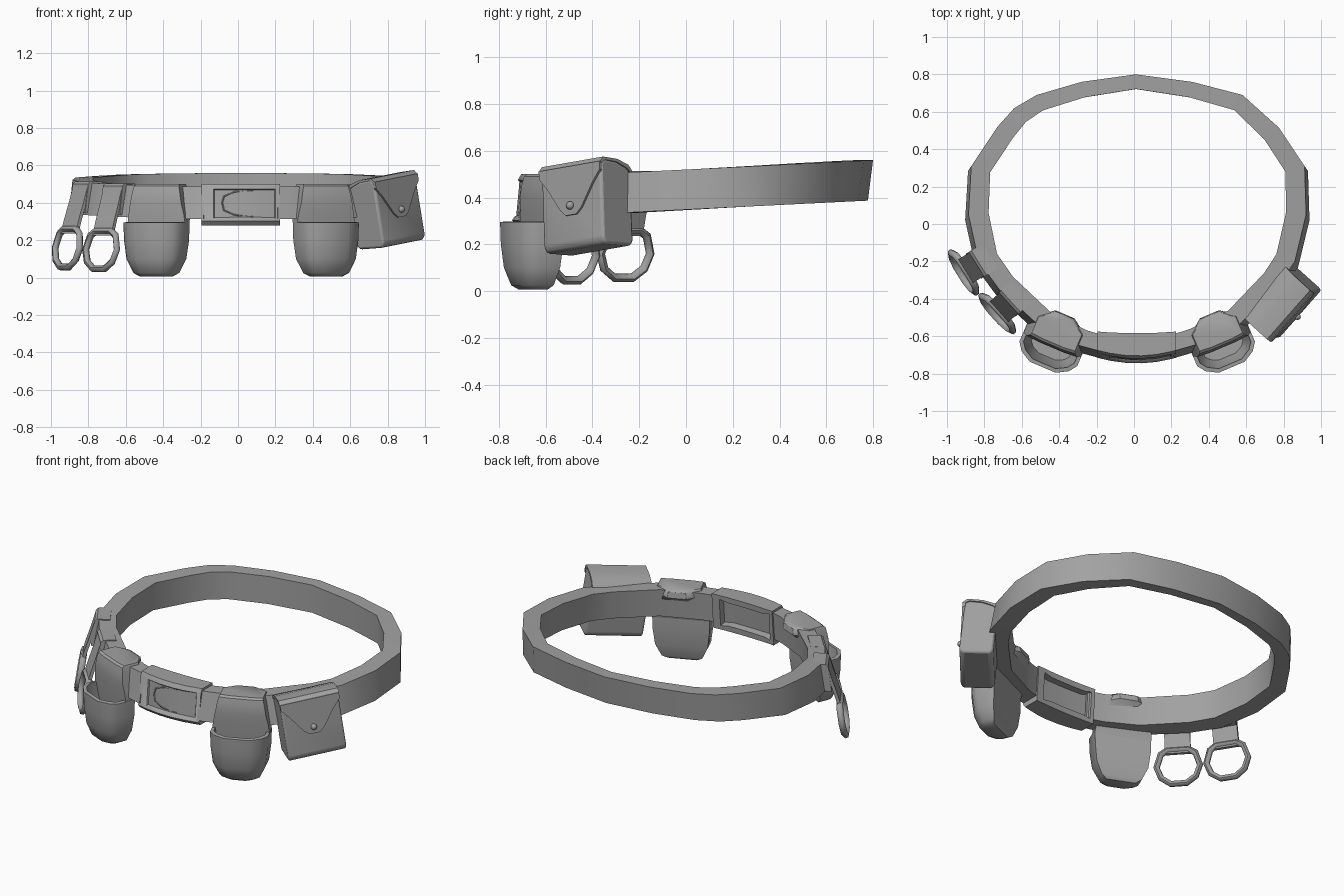
import bpy, bmesh
from math import radians
from mathutils import Matrix, Vector

cube = bpy.data.objects.get("Cube")
if cube:
    bpy.data.objects.remove(cube, do_unlink=True)

GREY = (0.36, 0.36, 0.36, 1)
grey = bpy.data.materials.new("worn grey")
grey.use_nodes = True
grey.diffuse_color = GREY
grey.node_tree.nodes["Principled BSDF"].inputs["Base Color"].default_value = GREY


def add_mesh(name, mesh, frame, bevel=0, angle=35):
    """Place a mesh, smooth it and optionally round its edges."""
    ob = bpy.data.objects.new(name, mesh)
    bpy.context.collection.objects.link(ob)
    ob.matrix_world = frame
    mesh.materials.clear()
    mesh.materials.append(grey)
    for other in bpy.context.selected_objects:
        other.select_set(False)
    ob.select_set(True)
    bpy.context.view_layer.objects.active = ob
    bpy.ops.object.shade_smooth_by_angle(angle=radians(angle))
    if bevel:
        mod = ob.modifiers.new("round edges", "BEVEL")
        mod.width, mod.segments, mod.limit_method = bevel, 2, "ANGLE"
    return ob


def loft(name, sections, frame=Matrix(), bevel=0, angle=35, edit=None):
    """Skin a row of closed sections and cap both ends."""
    bm = bmesh.new()
    rows = [[bm.verts.new(p) for p in s] for s in sections]
    n = len(rows[0])
    bands = [[bm.faces.new((a[i], a[(i + 1) % n], b[(i + 1) % n], b[i])) for i in range(n)]
             for a, b in zip(rows, rows[1:])]
    bm.faces.new(rows[0])
    bm.faces.new(rows[-1])
    bmesh.ops.recalc_face_normals(bm, faces=bm.faces)
    if edit:
        edit(bm, bands)
    mesh = bpy.data.meshes.new(name)
    bm.to_mesh(mesh)
    bm.free()
    return add_mesh(name, mesh, frame, bevel, angle)


def tube(name, points, radius, frame, cyclic=True):
    """Round bar along a path."""
    curve = bpy.data.curves.new(name, "CURVE")
    curve.dimensions = "3D"
    curve.bevel_depth, curve.bevel_resolution = radius, 1
    curve.use_fill_caps = True
    spline = curve.splines.new("POLY")
    spline.points.add(len(points) - 1)
    for p, co in zip(spline.points, points):
        p.co = (*co, 1)
    spline.use_cyclic_u = cyclic
    temp = bpy.data.objects.new("path", curve)
    mesh = bpy.data.meshes.new_from_object(temp)
    bpy.data.objects.remove(temp)
    return add_mesh(name, mesh, frame, angle=60)


def facing(x, y, degrees, z=0):
    """Local frame whose -y points outward from the belt."""
    return Matrix.Translation((x, y, z)) @ Matrix.Rotation(radians(degrees), 4, "Z")


# Belt band, open where the buckle sits, tilted up towards the back
outline = [Vector(p) for p in (
    (.21, -.68), (.33, -.645), (.56, -.54), (.77, -.33), (.86, -.2), (.92, .05), (.912, .31),
    (.775, .515), (.58, .69), (.31, .76), (.01, .8), (-.28, .76), (-.52, .69), (-.64, .62),
    (-.73, .52), (-.87, .31), (-.885, .05), (-.83, -.2), (-.72, -.35), (-.5, -.55),
    (-.29, -.65), (-.18, -.68))]
sections = []
for i, p in enumerate(outline):
    along = outline[min(i + 1, len(outline) - 1)] - outline[max(i - 1, 0)]
    normal = Vector((-along.y, along.x)).normalized()
    inner = p + normal * (.078 + .03 * abs(normal.x))
    top = .52 + .05 * p.y
    sections.append([(p.x, p.y, top), (p.x * 1.02, p.y * 1.01 - .03, top - .173),
                     (inner.x * 1.015, inner.y * 1.01 - .008, top - .173), (inner.x, inner.y, top)])
loft("belt_band", sections)

# Buckle: bowed block with a sunken front panel and a recess behind
sections = []
for x in (-.195, -.13, -.04, .04, .12, .2, .225):
    bow = .03 * (1 - ((x - .015) / .21) ** 2)
    sections.append([(x, y - bow, z) for y, z in
                     ((-.675, .5), (-.69, .475), (-.705, .318), (-.715, .303), (-.695, .28))]
                    + [(x, -.592 - bow * .3, .28), (x, -.575 - bow * .3, .5)])


def sink_panels(bm, bands):
    bmesh.ops.inset_region(bm, faces=[b[1] for b in bands[1:-1]], thickness=.006, depth=-.008)
    bmesh.ops.inset_region(bm, faces=[b[5] for b in bands[:-1]], thickness=.035, depth=0)
    bmesh.ops.inset_region(bm, faces=[b[5] for b in bands[:-1]], thickness=.005, depth=-.04)


loft("buckle", sections, edit=sink_panels)

# Raised clasp rim on the buckle panel
rim = [(.08, .468), (-.02, .458), (-.075, .435), (-.085, .4), (-.075, .36), (-.02, .336), (.08, .326)]
tube("clasp_rim", [(x, -.711 - (.468 - z) * .1 + abs(x - .015) * .08, z) for x, z in rim],
     .005, Matrix(), False)


# Open cups hung from the belt, one on each side
def cup_ring(w, front, back, z):
    return [(-w, back, z), (-w, -front * .45, z), (-w * .82, -front * .75, z),
            (-w * .45, -front, z), (w * .45, -front, z), (w * .82, -front * .75, z),
            (w, -front * .45, z), (w, back, z)]


def hanger_ring(w, front, back, z):
    return [(-w, front, z), (-w * .5, front - .006, z), (w * .5, front - .006, z), (w, front, z),
            (w, min(back, .1), z), (w * .4, back, z), (-w * .4, back, z), (-w, min(back, .1), z)]


for side, name in ((-1, "right"), (1, "left")):
    frame = facing(.017 + side * .45, -.635, side * 23)
    loft(name + "_cup", [cup_ring(*r) for r in (
        (.085, .07, .01, .006), (.118, .10, .025, .025), (.153, .127, .04, .1),
        (.165, .139, .05, .2), (.168, .142, .05, .295), (.148, .122, .035, .298),
        (.14, .11, .03, .2), (.11, .08, .02, .08))], frame, angle=50)
    loft(name + "_cup_hanger", [hanger_ring(*r) for r in (
        (.14, .01, .035, .15), (.167, -.01, .052, .29), (.16, -.012, .075, .34), (.148, -.02, .1, .40),
        (.138, -.015, .165, .455), (.13, -.008, .16, .49), (.125, .005, .145, .5))], frame)

# Boxy pouch with a pointed flap and stud
frame = (facing(.795, -.425, 48, .362) @ Matrix.Rotation(radians(-5), 4, "X")
         @ Matrix.Rotation(radians(-7.5), 4, "Y"))
side_profile = [(-.095, -.165), (-.078, -.19), (.085, -.185), (.1, -.165), (.1, .135),
                (.075, .155), (.01, .175), (-.07, .18), (-.092, .16)]
loft("pouch_body", [[(x, y, z) for y, z in side_profile] for x in (-.172, .172)], frame, bevel=.012)
flap = [(-.174, .165), (-.174, .13), (-.13, .08), (-.06, -.02), (-.03, -.045), (.03, -.045),
        (.06, -.02), (.13, .08), (.174, .13), (.174, .165)]
loft("pouch_flap", [[(x, y, z) for x, z in flap] for y in (-.104, -.088)], frame)
lid = [(-.104, .16), (-.08, .186), (.01, .184), (.08, .165), (.105, .14),
       (.09, .135), (.07, .15), (.01, .17), (-.065, .174), (-.088, .16)]
loft("pouch_lid", [[(x, y, z) for y, z in lid] for x in (-.176, .176)], frame)
bm = bmesh.new()
bmesh.ops.create_uvsphere(bm, u_segments=12, v_segments=8, radius=.018)
stud = bpy.data.meshes.new("pouch_stud")
bm.to_mesh(stud)
bm.free()
add_mesh("pouch_stud", stud, frame @ Matrix.Translation((0, -.106, -.005)))

# Two belt loops with hanging straps and metal rings
half_ring = [(.06, .25), (.1, .225), (.125, .15), (.1, .085), (.045, .047)]
ring = half_ring + [(-x, z) for x, z in reversed(half_ring)]
for name, x, y, turn, lift in (("front", -.655, -.41, -48, 0), ("rear", -.825, -.205, -58, .01)):
    frame = facing(x, y, turn, lift)
    loop = [(-.04, .335), (-.02, .49), (-.005, .503), (.07, .503), (.07, .48), (.01, .335)]
    loft(name + "_belt_loop", [[(u, v, z) for v, z in loop] for u in (-.078, .078)], frame)
    strap = [(-.018, .49), (-.045, .40), (-.075, .31), (-.1, .225),
             (-.08, .225), (-.055, .31), (-.025, .40), (-.003, .49)]
    loft(name + "_strap", [[(u, v, z) for v, z in strap] for u in (-.074, .074)], frame)
    tube(name + "_ring", [(u, -.085 - (.25 - z) * .17, z) for u, z in ring], .019, frame)
